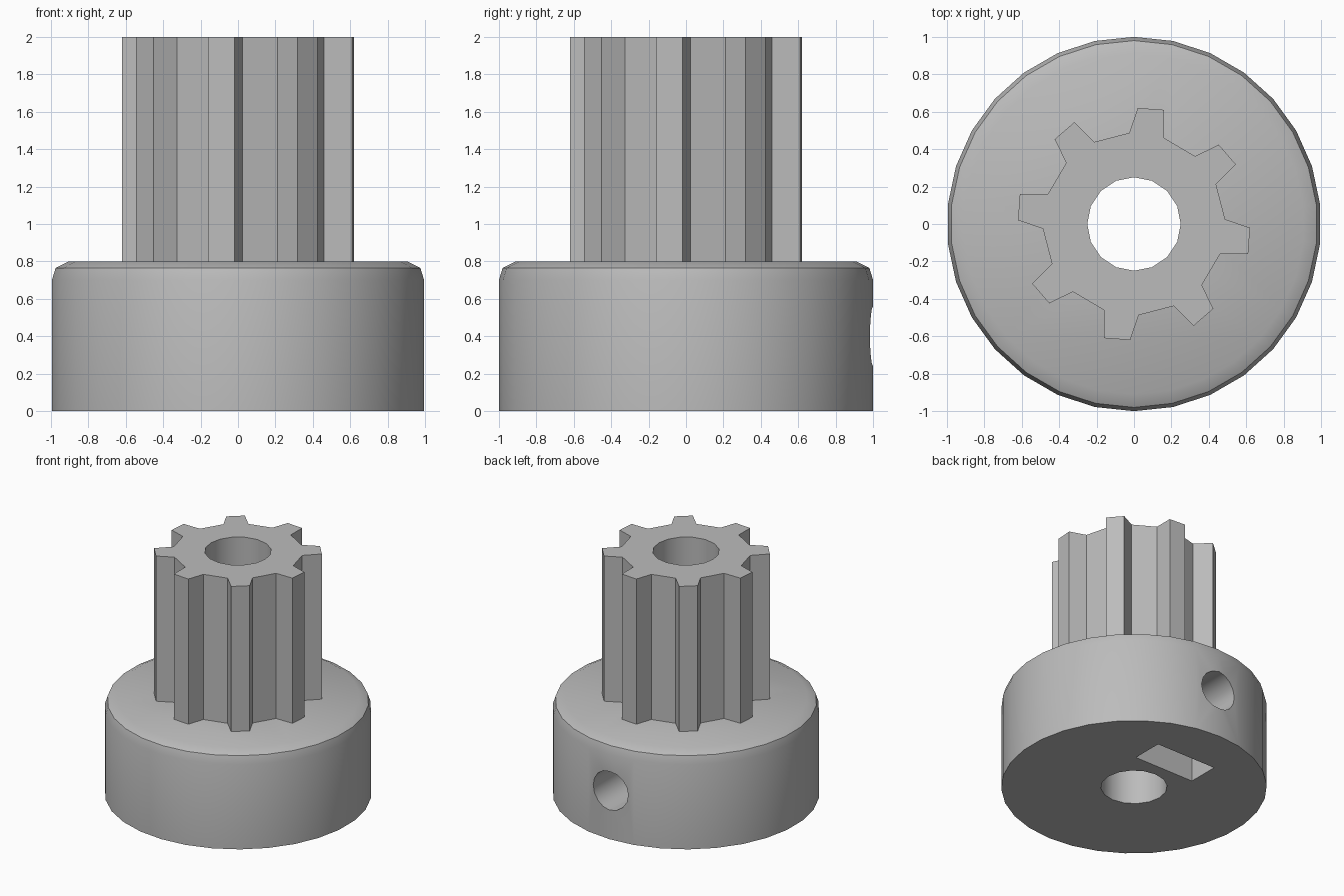
import bpy, bmesh
from math import cos, sin, pi, radians
from mathutils import Matrix, Vector

cube = bpy.data.objects.get("Cube")
if cube:
    bpy.data.objects.remove(cube, do_unlink=True)

GREY = (0.5, 0.5, 0.5, 1.0)
grey = bpy.data.materials.new("plain grey")
grey.use_nodes = True
grey.diffuse_color = GREY
grey.node_tree.nodes["Principled BSDF"].inputs["Base Color"].default_value = GREY


def ring(radius, sides, start=0.0):
    """Points of a regular polygon."""
    return [(radius * cos(start + 2 * pi * i / sides),
             radius * sin(start + 2 * pi * i / sides)) for i in range(sides)]


def loft(name, sections, matrix=Matrix()):
    """Closed solid through (outline, height) sections with equal point counts."""
    bm = bmesh.new()
    loops = [[bm.verts.new((x, y, z)) for x, y in pts] for pts, z in sections]
    n = len(loops[0])
    for low, high in zip(loops, loops[1:]):
        for i in range(n):
            j = (i + 1) % n
            bm.faces.new((low[i], low[j], high[j], high[i]))
    bm.faces.new(loops[0][::-1])
    bm.faces.new(loops[-1])
    bm.transform(matrix)
    bmesh.ops.recalc_face_normals(bm, faces=bm.faces)
    mesh = bpy.data.meshes.new(name)
    bm.to_mesh(mesh)
    bm.free()
    mesh.materials.append(grey)
    obj = bpy.data.objects.new(name, mesh)
    bpy.context.collection.objects.link(obj)
    return obj


def select(obj):
    bpy.ops.object.select_all(action='DESELECT')
    obj.select_set(True)
    bpy.context.view_layer.objects.active = obj


def cut(obj, cutters):
    """Subtract each cutter for good."""
    select(obj)
    for cutter in cutters:
        mod = obj.modifiers.new("cut", 'BOOLEAN')
        mod.operation = 'DIFFERENCE'
        mod.solver = 'EXACT'
        mod.object = cutter
        bpy.ops.object.modifier_apply(modifier=mod.name)


# Round hub with a softened top rim
hub_profile = [(1.0, 0.0), (1.0, 0.7), (0.98, 0.765), (0.91, 0.8)]
hub = loft("hub", [(ring(r, 30, pi / 2), z) for r, z in hub_profile])

# Toothed barrel: one skewed tooth repeated eight times
tooth = [(-0.025, 0.487), (0.02, 0.62), (0.16, 0.61), (0.16, 0.46)]
outline = []
for i in range(8):
    turn = Matrix.Rotation(radians(-45 * i), 2)
    outline += [tuple(turn @ Vector(p)) for p in tooth]
barrel = loft("toothed_barrel", [(outline, 0.8), (outline, 2.0)])

# Cutters: shaft bore, set screw hole at the back, nut slot from below
bore = loft("bore_cutter", [(ring(0.25, 16, pi / 2), -0.1), (ring(0.25, 16, pi / 2), 2.1)])
to_back = Matrix.Translation((0, 0, 0.4)) @ Matrix.Rotation(-pi / 2, 4, 'X')
screw = loft("screw_cutter", [(ring(0.16, 16), 0.05), (ring(0.16, 16), 1.2)], to_back)
slot_x, slot_front, slot_back = 0.275, 0.35, 0.61
slot_points = [(-slot_x, slot_front), (slot_x, slot_front),
               (slot_x, slot_back), (-slot_x, slot_back)]
slot = loft("slot_cutter", [(slot_points, -0.1), (slot_points, 0.4)])
hexagon = ring(slot_x / cos(pi / 6), 6, pi / 2)
nut = loft("nut_cutter", [(hexagon, slot_front), (hexagon, slot_back)], to_back)

cutters = [bore, screw, slot, nut]
cut(hub, cutters)
cut(barrel, [bore])
for cutter in cutters:
    bpy.data.objects.remove(cutter, do_unlink=True)

# Smooth curved walls, keep real edges crisp
for part in (hub, barrel):
    select(part)
    bpy.ops.object.shade_smooth_by_angle(angle=radians(30))
